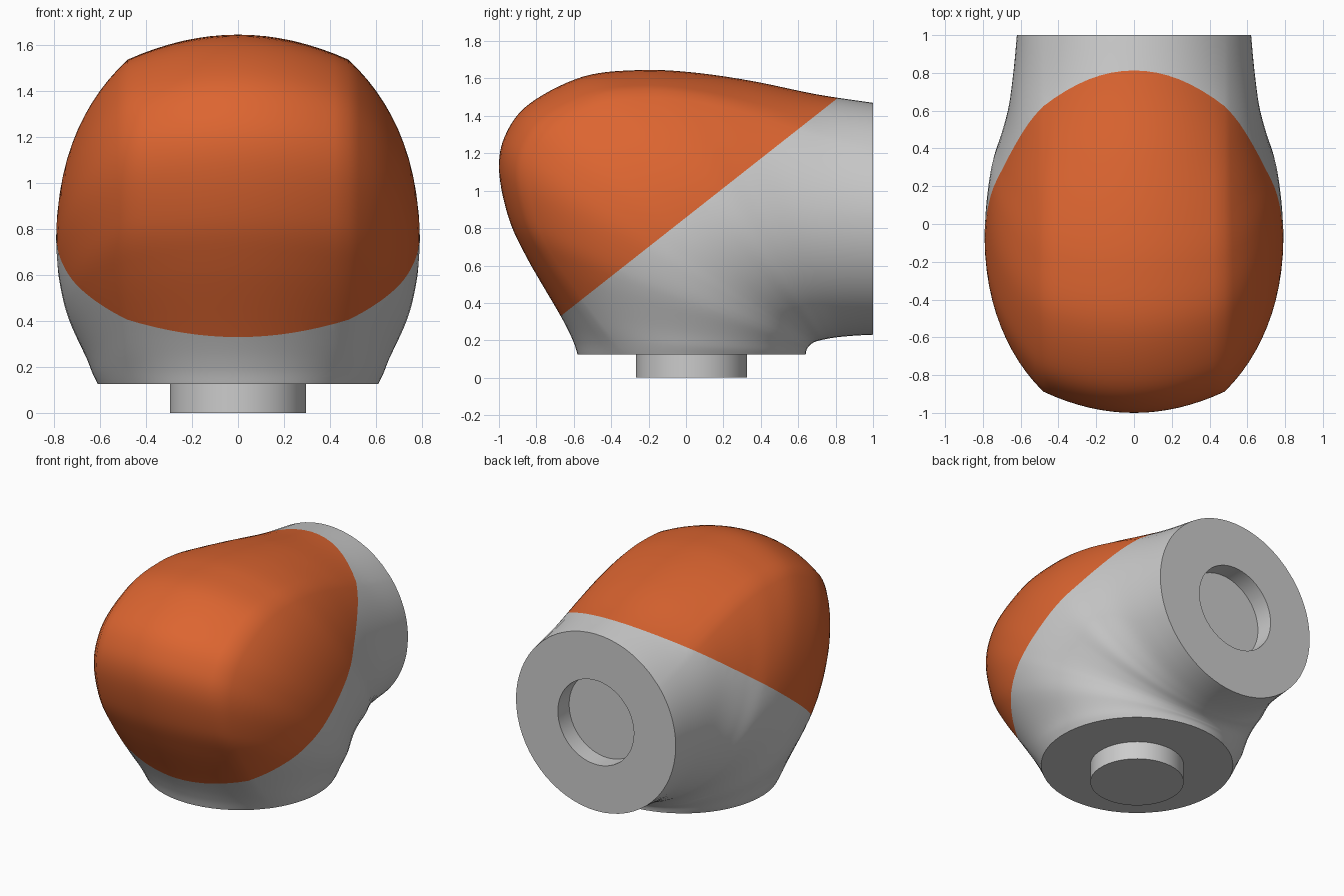
import bpy, bmesh, math
from mathutils import Vector

if "Cube" in bpy.data.objects:
    bpy.data.objects.remove(bpy.data.objects["Cube"])


def material(name, rgb):
    m = bpy.data.materials.new(name)
    m.diffuse_color = (*rgb, 1)
    m.use_nodes = True
    m.node_tree.nodes["Principled BSDF"].inputs["Base Color"].default_value = m.diffuse_color
    return m


grey = material("light grey", (0.6, 0.6, 0.6))
orange = material("orange", (0.72, 0.13, 0.03))

# Fan of cross-sections: outer y, outer z, inner y, inner z, half width, crown amount
ROWS = [
    (-.58, .125, .64, .125, .61, 0),
    (-.605, .20, .642, .14, .632, .2),
    (-.67, .33, .648, .157, .66, .5),
    (-.85, .64, .657, .168, .725, .8),
    (-.95, .86, .663, .175, .758, 1),
    (-1.0, 1.12, .672, .182, .782, 1),
    (-.96, 1.31, .68, .187, .79, 1),
    (-.83, 1.47, .69, .192, .79, 1),
    (-.55, 1.61, .705, .197, .778, 1),
    (-.25, 1.645, .73, .203, .755, 1),
    (.03, 1.633, .77, .211, .712, .85),
    (.35, 1.587, .83, .219, .667, .55),
    (.70, 1.515, .915, .226, .638, .2),
    (1.0, 1.47, 1.0, .23, .62, 0),
]
CORNER, DEPTH, STEPS = .48, .13, 7


def smooth_rows(rows):
    out = []
    for i in range(len(rows) - 1):
        p0, p1, p2 = rows[max(i - 1, 0)], rows[i], rows[i + 1]
        p3 = rows[min(i + 2, len(rows) - 1)]
        for k in range(STEPS):
            t = k / STEPS
            out.append([b + .5 * t * (c - a + t * (2*a - 5*b + 4*c - d + t * (3*(b - c) + d - a)))
                        for a, b, c, d in zip(p0, p1, p2, p3)])
    return out + [list(rows[-1])]


def section(oy, oz, iy, iz, w_max, crown):
    """Closed loop: crowned outer strip, curved sides, elliptical inner half."""
    crown = min(max(crown, 0), 1)
    outer, inner = Vector((0, oy, oz)), Vector((0, iy, iz))
    axis = outer - inner
    length = axis.length
    axis.normalize()
    near = length * (.5 - .03 * crown)
    far = length - near
    centre = inner + axis * near
    ac = math.asin(CORNER / w_max)
    side = (far - DEPTH) / math.cos(ac)
    half = []
    for k in range(9):
        w = CORNER * k / 8
        round_r = far * math.sqrt(1 - (w / w_max) ** 2)
        crown_r = far - DEPTH * (k / 8) ** 2
        half.append((w, round_r + (crown_r - round_r) * crown))
    for k in range(1, 13):
        a = ac + (math.pi / 2 - ac) * k / 12
        half.append((w_max * math.sin(a), math.cos(a) * (far + (side - far) * crown)))
    for k in range(1, 17):
        a = math.pi / 2 * (1 + k / 16)
        half.append((w_max * math.sin(a) if k < 16 else 0, near * math.cos(a)))
    loop = half + [(-w, r) for w, r in half[-2:0:-1]]
    return [centre + axis * r + Vector((w, 0, 0)) for w, r in loop]


def finish(name, bm, mats):
    bmesh.ops.recalc_face_normals(bm, faces=bm.faces[:])
    me = bpy.data.meshes.new(name)
    bm.to_mesh(me)
    bm.free()
    for m in mats:
        me.materials.append(m)
    ob = bpy.data.objects.new(name, me)
    bpy.context.collection.objects.link(ob)
    bpy.ops.object.select_all(action='DESELECT')
    ob.select_set(True)
    bpy.context.view_layer.objects.active = ob
    bpy.ops.object.shade_smooth_by_angle(angle=math.radians(35))
    return ob


# Elbow housing, with the round recess in its rear face
loops = [section(*r) for r in smooth_rows(ROWS)]
hub = Vector((0, 1, .85))
rim = [hub + (p - hub) * (.295 / .62) for p in loops[-1]]
loops += [rim, [p - Vector((0, .125, 0)) for p in rim]]
bm = bmesh.new()
rings = [[bm.verts.new(p) for p in loop] for loop in loops]
n = len(rings[0])
for a, b in zip(rings, rings[1:]):
    for i in range(n):
        j = (i + 1) % n
        bm.faces.new((a[i], a[j], b[j], b[i]))
bm.faces.new(rings[0])
bm.faces.new(rings[-1])

# Orange cover: everything above the slanted seam
seam, up = Vector((0, 0, .857)), Vector((0, -.787, 1))
bmesh.ops.bisect_plane(bm, geom=bm.verts[:] + bm.edges[:] + bm.faces[:],
                       plane_co=seam, plane_no=up, dist=1e-5)
for f in bm.faces:
    f.material_index = int((f.calc_center_median() - seam).dot(up) > 0)
finish("elbow_housing", bm, [grey, orange])

# Mounting post underneath
bm = bmesh.new()
bmesh.ops.create_cone(bm, cap_ends=True, segments=64, radius1=.297, radius2=.297, depth=.13)
bmesh.ops.translate(bm, verts=bm.verts[:], vec=(0, .03, .065))
finish("mounting_post", bm, [grey])
